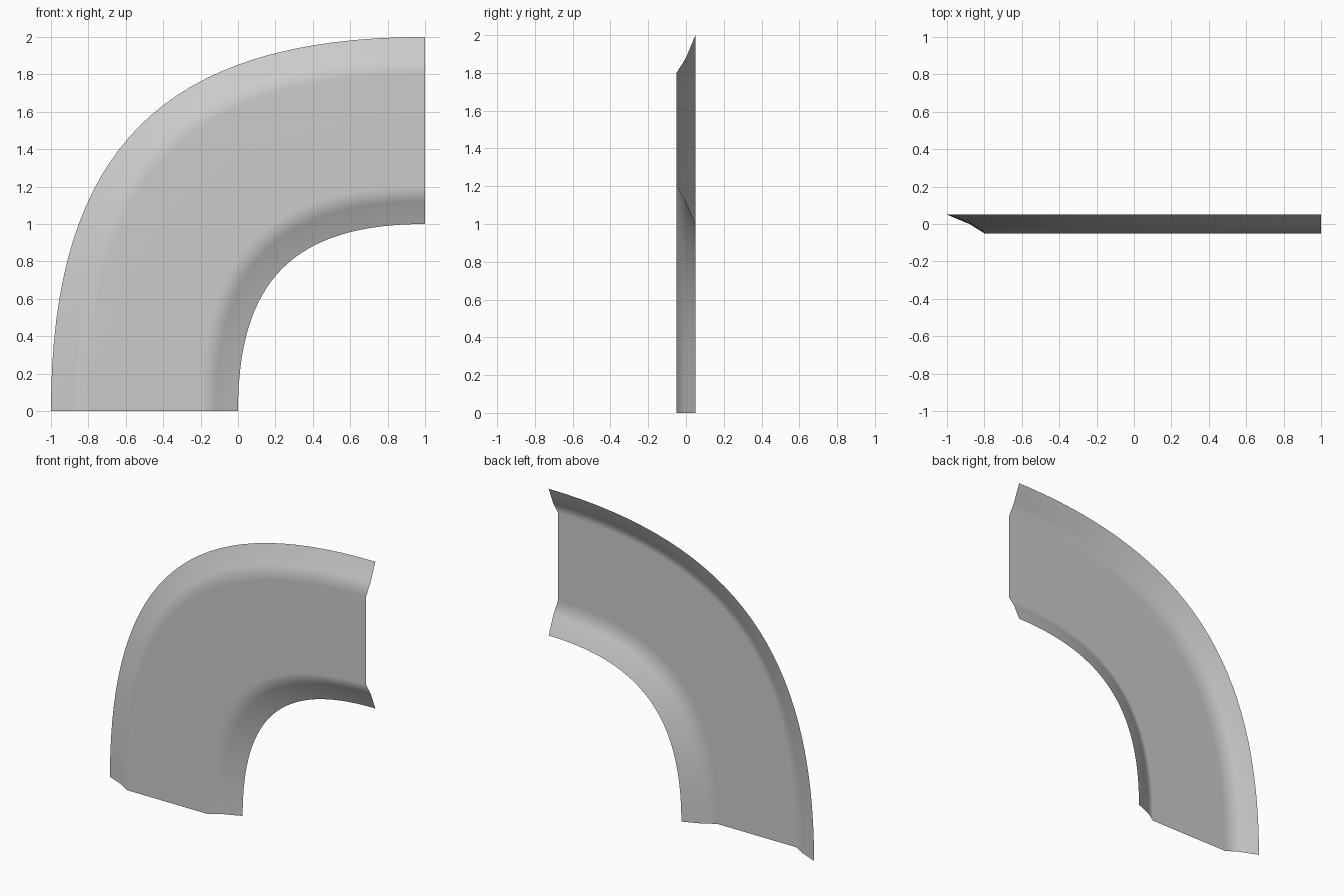
import bpy, bmesh

if "Cube" in bpy.data.objects:
    bpy.data.objects.remove(bpy.data.objects["Cube"])

# Channel cross-section: (radius from the corner at x=1, z=0; depth y)
PROFILE = [(2.0, 0.05), (1.88, 0.0), (1.8, -0.05),
           (1.2, -0.05), (1.12, 0.0), (1.0, 0.05)]
SEGMENTS = 32
HANDLE = 0.7   # fuller than a true circle


def bend(t):
    """Unit bezier bend from (1, 0) to (0, 1)."""
    s = 1 - t
    u = s**3 + 3 * s * s * t + 3 * s * t * t * HANDLE
    v = t**3 + 3 * t * t * s + 3 * t * s * s * HANDLE
    return u, v


# Sweep the open profile round the bend
bm = bmesh.new()
rows = []
for i in range(SEGMENTS + 1):
    u, v = bend(i / SEGMENTS)
    rows.append([bm.verts.new((1 - r * u, y, r * v)) for r, y in PROFILE])
for a, b in zip(rows, rows[1:]):
    for j in range(len(PROFILE) - 1):
        f = bm.faces.new((a[j], a[j + 1], b[j + 1], b[j]))
        f.smooth = True
bm.normal_update()
if sum(f.normal.y for f in bm.faces) > 0:
    bmesh.ops.reverse_faces(bm, faces=bm.faces[:])

mesh = bpy.data.meshes.new("curved_channel")
bm.to_mesh(mesh)
bm.free()
obj = bpy.data.objects.new("curved_channel", mesh)
bpy.context.collection.objects.link(obj)

# Keep the wide web flat while the rims shade smoothly
wn = obj.modifiers.new("weighted_normals", 'WEIGHTED_NORMAL')
wn.weight = 90
